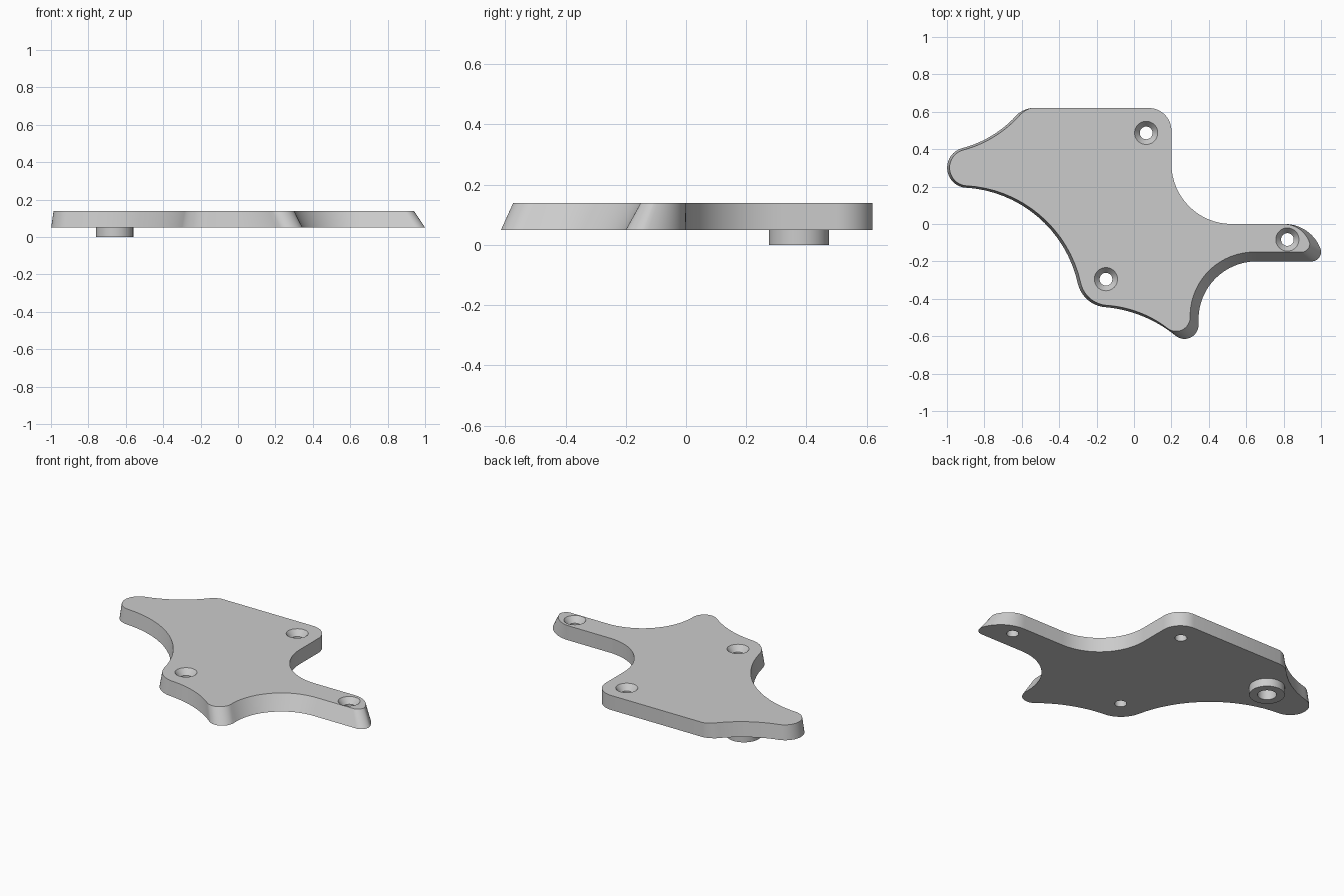
import bpy, bmesh, math
from mathutils import Vector

BASE, TOP = 0.05, 0.14

cube = bpy.data.objects.get("Cube")
if cube:
    bpy.data.objects.remove(cube, do_unlink=True)

grey = bpy.data.materials.new("plain_grey")
grey.use_nodes = True
colour = (0.6, 0.6, 0.6, 1)
grey.diffuse_color = colour
grey.node_tree.nodes["Principled BSDF"].inputs["Base Color"].default_value = colour


def finish(bm, name):
    bmesh.ops.recalc_face_normals(bm, faces=bm.faces[:])
    mesh = bpy.data.meshes.new(name)
    bm.to_mesh(mesh)
    bm.free()
    mesh.materials.append(grey)
    ob = bpy.data.objects.new(name, mesh)
    bpy.context.collection.objects.link(ob)
    return ob


def arc(p, q, bulge, steps):
    """Points from p up to (not including) q; positive bulge bows outward."""
    p, q = Vector(p), Vector(q)
    if bulge == 0:
        return [p.lerp(q, i / steps) for i in range(steps)]
    half = (q - p) / 2
    normal = Vector((-half.y, half.x))
    centre = p + half - normal * (1 - bulge ** 2) / (2 * bulge)
    turn = -4 * math.atan(bulge)
    points = []
    for i in range(steps):
        a, v = turn * i / steps, p - centre
        points.append(centre + Vector((v.x * math.cos(a) - v.y * math.sin(a),
                                       v.x * math.sin(a) + v.y * math.cos(a))))
    return points


def outline(nodes, level):
    loop = []
    for here, after in zip(nodes, nodes[1:] + nodes[:1]):
        bulge = here[2]
        loop += arc(here[level], after[level], bulge, 16 if bulge else 1)
    return loop


def revolve(name, x, y, profile, sides=48):
    """Closed round solid from (radius, height) pairs."""
    bm = bmesh.new()
    rings = [[bm.verts.new((x + r * math.cos(math.tau * i / sides),
                            y + r * math.sin(math.tau * i / sides), z))
              for i in range(sides)] for r, z in profile]
    for low, high in zip(rings, rings[1:]):
        for i in range(sides):
            j = (i + 1) % sides
            bm.faces.new((low[i], low[j], high[j], high[i]))
    bm.faces.new(rings[0])
    bm.faces.new(rings[-1])
    return finish(bm, name)


def combine(target, other, operation):
    mod = target.modifiers.new(operation, "BOOLEAN")
    mod.operation, mod.object, mod.solver = operation, other, "EXACT"
    bpy.context.view_layer.objects.active = target
    bpy.ops.object.modifier_apply(modifier=mod.name)
    bpy.data.objects.remove(other, do_unlink=True)


# Clockwise outline: bottom point, top point, bulge to the next point
def same(x, y, bulge):
    return ((x, y), (x, y), bulge)


nodes = [
    same(-0.55, 0.62, 0),
    same(0.08, 0.62, 0.41),
    same(0.20, 0.50, 0),
    same(0.20, 0.32, -0.41),
    same(0.52, 0.0, 0),
    same(0.80, 0.0, 0.33),
    ((1.0, -0.14), (0.94, -0.105), 0.45),
    ((0.95, -0.20), (0.89, -0.15), 0),
    ((0.65, -0.20), (0.65, -0.15), -0.41),
    ((0.345, -0.51), (0.30, -0.48), 0),
    ((0.345, -0.54), (0.30, -0.50), 0.6),
    ((0.227, -0.601), (0.182, -0.56), -0.15),
    ((-0.15, -0.445), (-0.145, -0.435), 0.33),
    ((-0.30, -0.32), (-0.285, -0.315), -0.34),
    ((-0.91, 0.195), (-0.905, 0.205), 0.8),
    ((-0.92, 0.405), (-0.915, 0.395), -0.15),
    ((-0.62, 0.59), (-0.605, 0.588), 0.12),
]

# Plate with sloping edges
bm = bmesh.new()
low = [bm.verts.new((p.x, p.y, BASE)) for p in outline(nodes, 0)]
high = [bm.verts.new((p.x, p.y, TOP)) for p in outline(nodes, 1)]
for i in range(len(low)):
    j = (i + 1) % len(low)
    bm.faces.new((low[i], low[j], high[j], high[i]))
bm.faces.new(low)
bm.faces.new(high)
plate = finish(bm, "mounting_plate")

# Round boss underneath, with a blind hole
bx, by = -0.66, 0.375
combine(plate, revolve("boss", bx, by, [(0.1, 0), (0.1, BASE + 0.02)]), "UNION")
combine(plate, revolve("boss_hole", bx, by, [(0.053, -0.02), (0.053, 0.1)]), "DIFFERENCE")

# Countersunk screw holes
for x, y in ((0.065, 0.487), (0.82, -0.083), (-0.15, -0.295)):
    profile = [(0.034, 0), (0.034, 0.105), (0.062, TOP), (0.062, TOP + 0.03)]
    combine(plate, revolve("screw_hole", x, y, profile), "DIFFERENCE")

bpy.ops.object.select_all(action="DESELECT")
plate.select_set(True)
bpy.context.view_layer.objects.active = plate
bpy.ops.object.shade_smooth_by_angle(angle=math.radians(30))
